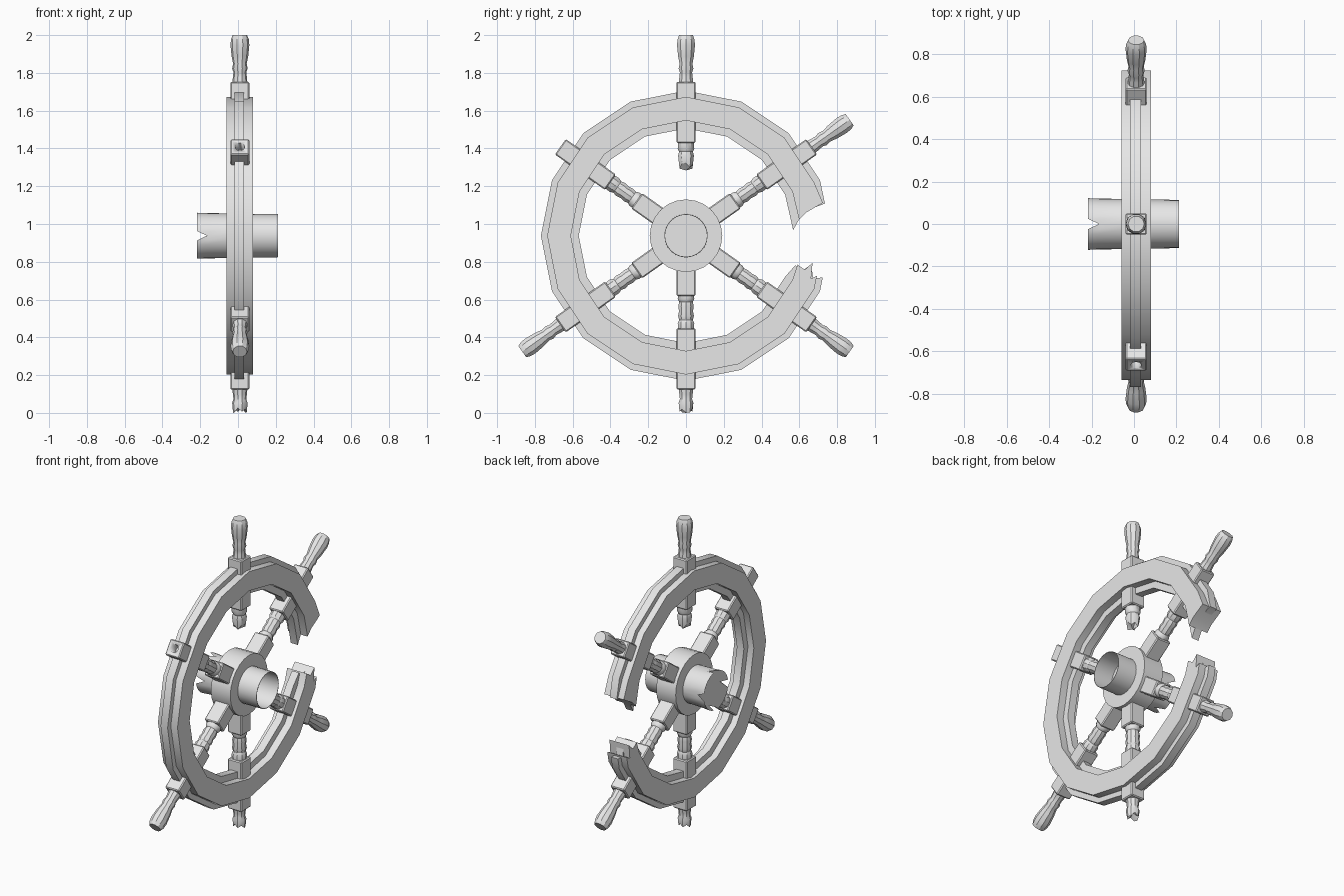
import bpy, bmesh, math
from mathutils import Matrix

if "Cube" in bpy.data.objects:
    bpy.data.objects.remove(bpy.data.objects["Cube"])

CX, CZ = 0.01, 0.938          # wheel centre
SIDES = 16                    # rim facets

grey = bpy.data.materials.new("light_grey")
grey.use_nodes = True
colour = (0.8, 0.8, 0.8, 1)
grey.diffuse_color = colour
for node in grey.node_tree.nodes:
    if node.type == 'BSDF_PRINCIPLED':
        node.inputs["Base Color"].default_value = colour


def finish(name, bm, matrix=None):
    if matrix:
        bm.transform(matrix)
    bmesh.ops.recalc_face_normals(bm, faces=bm.faces[:])
    mesh = bpy.data.meshes.new(name)
    bm.to_mesh(mesh)
    bm.free()
    mesh.materials.append(grey)
    ob = bpy.data.objects.new(name, mesh)
    bpy.context.collection.objects.link(ob)
    bpy.ops.object.select_all(action='DESELECT')
    ob.select_set(True)
    bpy.context.view_layer.objects.active = ob
    bpy.ops.object.shade_smooth_by_angle(angle=math.radians(32))
    return ob


def lathe(name, profile, matrix, seg=10, jag=0.0):
    """Turn (radius, height) points; jag splinters the last ring."""
    bm = bmesh.new()
    rings = []
    for r, h in profile:
        rings.append([bm.verts.new((r * math.cos(math.tau * i / seg),
                                    r * math.sin(math.tau * i / seg), h))
                      for i in range(seg)])
    for a, b in zip(rings, rings[1:]):
        for i in range(seg):
            j = (i + 1) % seg
            bm.faces.new((a[i], a[j], b[j], b[i]))
    bm.faces.new(rings[0])
    if jag:
        for i, v in enumerate(rings[-1]):
            v.co.z -= jag * (0, 0.8, 0.25, 1, 0.1)[i % 5]
        tip = bm.verts.new((0, 0, profile[-1][1] - 1.3 * jag))
        for i in range(seg):
            bm.faces.new((rings[-1][i], rings[-1][(i + 1) % seg], tip))
    else:
        bm.faces.new(rings[-1])
    return finish(name, bm, matrix)


def block(name, start, end, matrix, half=0.05):
    bm = bmesh.new()
    bmesh.ops.create_cube(bm, size=1)
    bmesh.ops.scale(bm, vec=(2 * half, 2 * half, end - start), verts=bm.verts)
    bmesh.ops.translate(bm, vec=(0, 0, (start + end) / 2), verts=bm.verts)
    bmesh.ops.bevel(bm, geom=bm.edges[:], offset=0.006, segments=1, affect='EDGES')
    return finish(name, bm, matrix)


def rim(name, r_in, r_out, x0, x1, lower_break, upper_break):
    """Faceted open ring; breaks are (radius, degrees) points."""
    step = 360 / SIDES
    turns = [step * k for k in range(1, SIDES)]
    outline = ([(r_out, a) for a in turns] + lower_break +
               [(r_in, a) for a in reversed(turns)] + upper_break)
    bm = bmesh.new()
    verts = [bm.verts.new((x0, r * math.cos(math.radians(a)),
                           CZ + r * math.sin(math.radians(a)))) for r, a in outline]
    face = bm.faces.new(verts)
    out = bmesh.ops.extrude_face_region(bm, geom=[face])
    moved = [g for g in out["geom"] if isinstance(g, bmesh.types.BMVert)]
    bmesh.ops.translate(bm, vec=(x1 - x0, 0, 0), verts=moved)
    return finish(name, bm)


# Rim: wide band with a thinner core that stands proud inside and outside
rim("rim_band", 0.61, 0.735, -0.06, 0.08,
    [(0.725, -17), (0.7, -19), (0.685, -12), (0.655, -16), (0.61, -14.5)],
    [(0.605, 8), (0.65, 11), (0.745, 13.5)])
rim("rim_core", 0.568, 0.768, -0.018, 0.032,
    [(0.757, -17), (0.71, -18.5), (0.68, -13), (0.64, -17), (0.6, -15)],
    [(0.568, 3), (0.62, 10), (0.66, 12), (0.755, 13)])

# Hub with an open tube on one side and a cracked stub on the other
axle = Matrix.Translation((0, 0, CZ)) @ Matrix.Rotation(math.pi / 2, 4, 'Y')
lathe("hub", [(0.192, -0.06), (0.192, 0.079)], axle, 24)
lathe("hub_tube", [(0.115, 0.07), (0.114, 0.213), (0.111, 0.213), (0.111, 0.07)],
      axle, 24)
stub = lathe("hub_stub", [(0.118, -0.05), (0.12, -0.16), (0.124, -0.216)], axle, 32)
for v in stub.data.vertices:
    around = math.degrees(math.atan2(v.co.z - CZ, v.co.y)) % 90
    if v.co.x < -0.2 and (around < 3 or around > 87):
        v.co = (-0.165, v.co.y * 0.9, CZ + (v.co.z - CZ) * 0.9)

# Turned shapes along each spoke
HANDLE = [(0.04, 0.81), (0.037, 0.84), (0.034, 0.865), (0.041, 0.885),
          (0.036, 0.91), (0.044, 0.95), (0.05, 1.01), (0.047, 1.04), (0.038, 1.062)]
SHAFT = [(0.045, 0.31), (0.046, 0.335), (0.038, 0.35), (0.043, 0.375), (0.039, 0.40),
         (0.044, 0.425), (0.038, 0.445), (0.046, 0.465), (0.044, 0.5)]
SPOKES = {"upper_back": 35.3, "top": 90, "upper_front": 144.7,
          "lower_front": 215.3, "bottom": 270, "lower_back": 324.7}

for label, angle in SPOKES.items():
    m = Matrix.Translation((CX, 0, CZ)) @ Matrix.Rotation(math.radians(angle - 90), 4, 'X')
    outer = block(label + "_rim_block", 0.49, 0.815, m)

    # Inner part of the spoke, snapped off short at the top
    if label == "top":
        lathe("top_broken_shaft", [(0.044, 0.5), (0.046, 0.46), (0.038, 0.445),
                                   (0.044, 0.425), (0.036, 0.385)], m, jag=0.03)
    else:
        lathe(label + "_shaft", SHAFT, m)
        block(label + "_hub_block", 0.15, 0.32, m)

    # Handle: whole, snapped, or missing with its socket left in the block
    if label == "bottom":
        lathe("bottom_broken_handle", HANDLE[:4] + [(0.036, 0.938)], m, jag=0.025)
    elif label == "upper_front":
        cutter = lathe("socket_cutter", [(0.025, 0.75), (0.025, 0.9)], m, 12)
        cutter.hide_render = True
        cut = outer.modifiers.new("socket", 'BOOLEAN')
        cut.operation = 'DIFFERENCE'
        cut.solver = 'EXACT'
        cut.object = cutter
        bpy.context.view_layer.objects.active = outer
        bpy.ops.object.modifier_apply(modifier=cut.name)
        bpy.data.objects.remove(cutter)
    else:
        lathe(label + "_handle", HANDLE, m)
